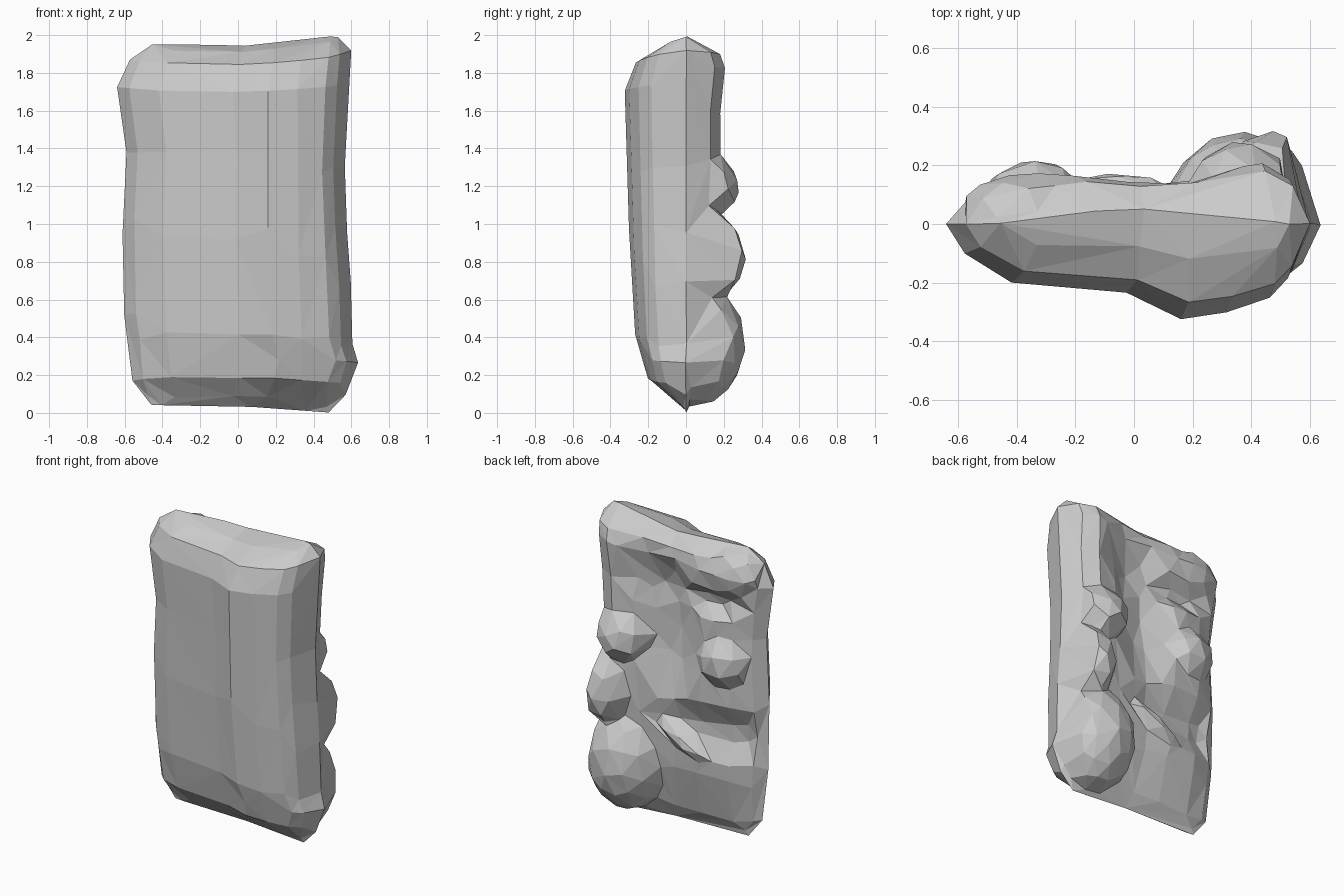
import bpy, bmesh, math

if "Cube" in bpy.data.objects:
    bpy.data.objects.remove(bpy.data.objects["Cube"])

COLS, ROWS = 44, 64


def interp(pts, v):
    """Linear interpolation through (position, value) pairs."""
    for (a, p), (b, q) in zip(pts, pts[1:]):
        if v <= b:
            return p + (q - p) * (v - a) / (b - a)
    return pts[-1][1]


# Outline of the slab: left / right edge by height, bottom / top edge by width
LEFT = [(0, -.46), (.07, -.56), (.25, -.6), (.52, -.61), (.7, -.59), (.88, -.64), (.955, -.575), (1, -.46)]
RIGHT = [(0, .48), (.06, .585), (.135, .64), (.18, .605), (.33, .6), (.5, .575), (.65, .565), (.96, .6), (1, .53)]
BOTTOM = [(0, .04), (.6, .03), (1, 0)]
TOP = [(0, 1.955), (.5, 1.945), (.7, 1.965), (1, 2.0)]

# Depth of front and back across the width, and how it fades by height
FRONT = [(0, 0), (.05, -.1), (.18, -.2), (.5, -.235), (.65, -.325), (.78, -.3), (.9, -.25), (.95, -.18), (1, 0)]
FRONT_FADE = [(0, 0), (.08, .62), (.2, .83), (.45, .92), (.87, 1), (.945, .82), (.985, .42), (1, 0)]
BACK = [(0, 0), (.05, .065), (.18, .125), (.35, .145), (.5, .13), (.7, .15), (.87, .18), (.95, .13), (1, 0)]
BACK_FADE = [(0, 0), (.05, .38), (.2, .85), (.4, 1), (.8, 1), (.92, 1.15), (.96, 1), (1, 0)]

# Hollows in the back: x, z, half width, half height, depth
DENTS = [(.03, 1.32, .27, .5, .08), (-.32, .72, .55, .2, .08),
         (-.27, 1.58, .27, .12, .08), (.15, 1.66, .25, .24, .05)]
# Lumps on the back: x, z, half width, half height, centre y, half depth, tilt, downward lean
LUMPS = [(.36, 1.24, .18, .18, .12, .15, 0, .3),
         (.46, .85, .16, .24, .12, .19, 0, .12),
         (.37, .37, .26, .33, .08, .23, 0, 0),
         (-.34, 1.2, .19, .18, .06, .16, -10, 0),
         (-.06, .61, .29, .08, .05, .12, 28, 0),
         (-.3, 1.44, .17, .09, .05, .09, 10, 0),
         (-.34, 1.77, .24, .15, .07, .1, -5, 0)]


def back_depth(x, z, f, t):
    y = interp(BACK, f) * interp(BACK_FADE, t)
    for cx, cz, rx, rz, d in DENTS:
        r = ((x - cx) / rx) ** 2 + ((z - cz) / rz) ** 2
        if r < 1:
            y -= d * (1 - r) ** 1.3 * min(1, f / .1)
    for cx, cz, rx, rz, cy, ry, tilt, lean in LUMPS:
        a = math.radians(tilt)
        dx, dz = x - cx, z - cz
        u = dx * math.cos(a) + dz * math.sin(a)
        w = dz * math.cos(a) - dx * math.sin(a)
        r = (u / rx) ** 2 + (w / rz) ** 2
        if r < 1:
            h = cy + ry * (1 - r) ** .62 - lean * w
            y = max(y, h * min(1, (1 - f) / .05))
    return max(y, .01)


def add_side(bm, back):
    """One half of the shell, from the shared rim at y = 0."""
    grid = []
    for j in range(ROWS + 1):
        t0 = j / ROWS
        t = .5 * t0 + .5 * (.5 - .5 * math.cos(math.pi * t0))
        row = []
        for i in range(COLS + 1):
            f0 = i / COLS
            f = .5 * f0 + .5 * (.5 - .5 * math.cos(math.pi * f0))
            xl, xr = interp(LEFT, t), interp(RIGHT, t)
            x = xl + (xr - xl) * f
            zb, zt = interp(BOTTOM, f), interp(TOP, f)
            z = zb + (zt - zb) * t
            if i in (0, COLS) or j in (0, ROWS):
                y = 0
            elif back:
                y = back_depth(x, z, f, t)
            else:
                y = interp(FRONT, f) * interp(FRONT_FADE, t)
            # the top edge leans slightly back
            y += .05 * max(0, t - .96) / .04 * math.sin(math.pi * f)
            row.append(bm.verts.new((x, y, z)))
        grid.append(row)
    for a, b in zip(grid, grid[1:]):
        for i in range(COLS):
            bm.faces.new((a[i], a[i + 1], b[i + 1], b[i]))


# Stone slab: front and back shells welded along the rim
bm = bmesh.new()
add_side(bm, False)
add_side(bm, True)
bmesh.ops.remove_doubles(bm, verts=bm.verts, dist=.0005)
bmesh.ops.recalc_face_normals(bm, faces=bm.faces)
bmesh.ops.triangulate(bm, faces=bm.faces)
mesh = bpy.data.meshes.new("stone_slab")
bm.to_mesh(mesh)
bm.free()
slab = bpy.data.objects.new("stone_slab", mesh)
bpy.context.collection.objects.link(slab)

# Reduce to large irregular facets
dec = slab.modifiers.new("facets", 'DECIMATE')
dec.ratio = 480 / len(mesh.polygons)
bpy.context.view_layer.objects.active = slab
slab.select_set(True)
bpy.ops.object.modifier_apply(modifier=dec.name)
for p in slab.data.polygons:
    p.use_smooth = False
